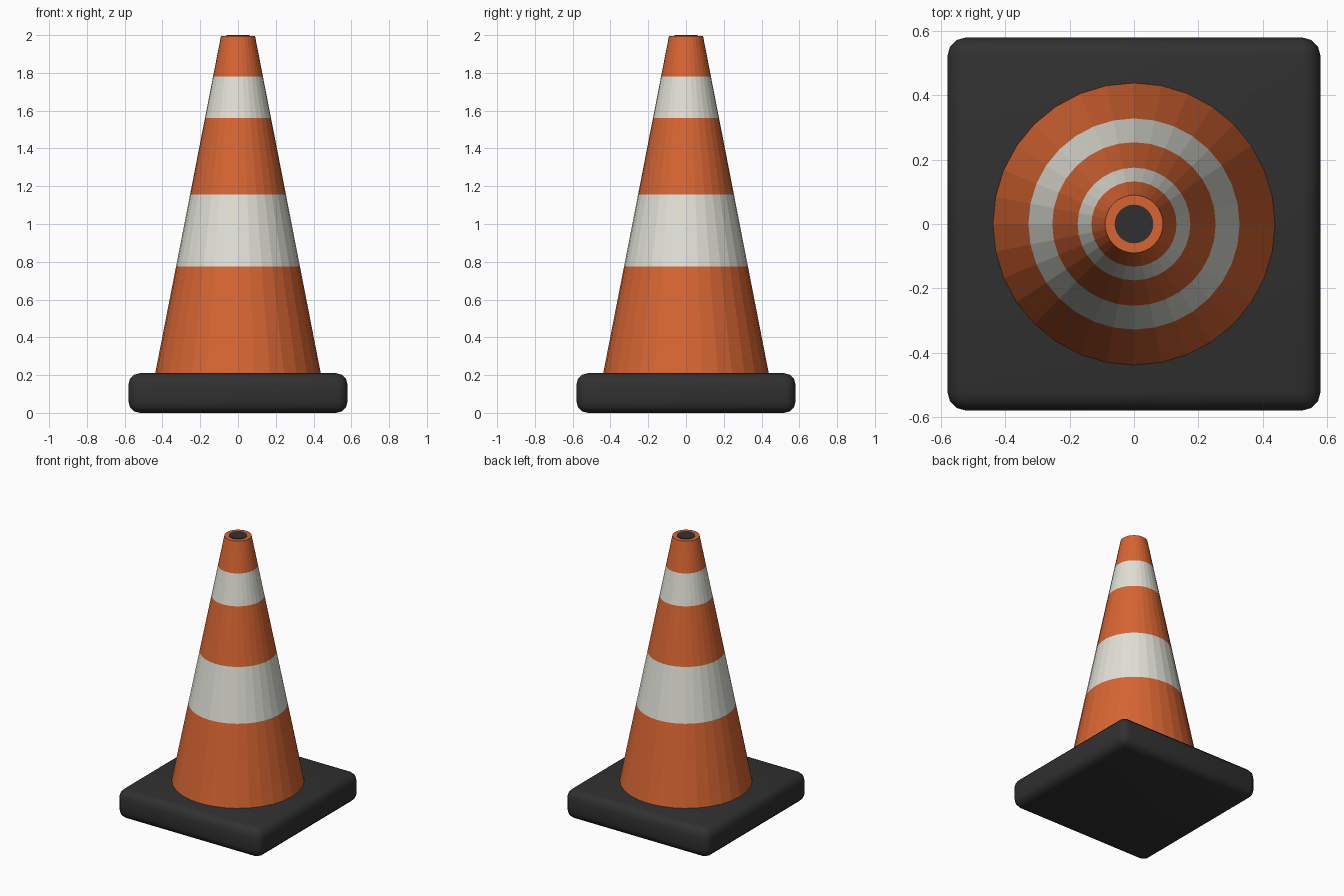
import bpy, bmesh, math

if "Cube" in bpy.data.objects:
    bpy.data.objects.remove(bpy.data.objects["Cube"])

def material(name, rgb):
    m = bpy.data.materials.new(name)
    m.diffuse_color = (*rgb, 1)
    m.use_nodes = True
    m.node_tree.nodes["Principled BSDF"].inputs["Base Color"].default_value = m.diffuse_color
    return m

orange = material("orange plastic", (0.68, 0.13, 0.032))
white = material("reflective white", (0.75, 0.75, 0.68))
black = material("black rubber", (0.03, 0.03, 0.03))

# Square rubber base with rounded edges
bpy.ops.mesh.primitive_cube_add(size=1, location=(0, 0, 0.105))
base = bpy.context.object
base.name = "rubber_base"
base.scale = (1.16, 1.16, 0.21)
bpy.ops.object.transform_apply(location=False, rotation=False, scale=True)
bevel = base.modifiers.new("rounded_edges", 'BEVEL')
bevel.width = 0.06
bevel.segments = 3
base.data.materials.append(black)
bpy.ops.object.modifier_apply(modifier="rounded_edges")
bpy.ops.object.shade_smooth_by_angle(angle=math.radians(40))

# Tapered cone body, ringed at the stripe heights
SIDES = 32
BOTTOM, TOP = 0.20, 1.996
bm = bmesh.new()
rings = []
for z in (BOTTOM, 0.775, 1.155, 1.56, 1.78, TOP):
    r = 0.44 + (0.09 - 0.44) * (z - BOTTOM) / (TOP - BOTTOM)
    rings.append([bm.verts.new((r * math.cos(a), r * math.sin(a), z))
                  for a in (2 * math.pi * i / SIDES for i in range(SIDES))])
for band, (lo, hi) in enumerate(zip(rings, rings[1:])):
    for i in range(SIDES):
        j = (i + 1) % SIDES
        f = bm.faces.new((lo[i], lo[j], hi[j], hi[i]))
        f.material_index = band % 2      # alternate orange and white
bm.faces.new(rings[-1])
bm.faces.new(rings[0][::-1])
mesh = bpy.data.meshes.new("cone_body")
bm.to_mesh(mesh)
bm.free()
mesh.materials.append(orange)
mesh.materials.append(white)
bpy.context.collection.objects.link(bpy.data.objects.new("cone_body", mesh))

# Dark opening at the tip
bpy.ops.mesh.primitive_cylinder_add(vertices=SIDES, radius=0.06, depth=0.008,
                                    location=(0, 0, 1.996))
hole = bpy.context.object
hole.name = "tip_opening"
hole.data.materials.append(black)
